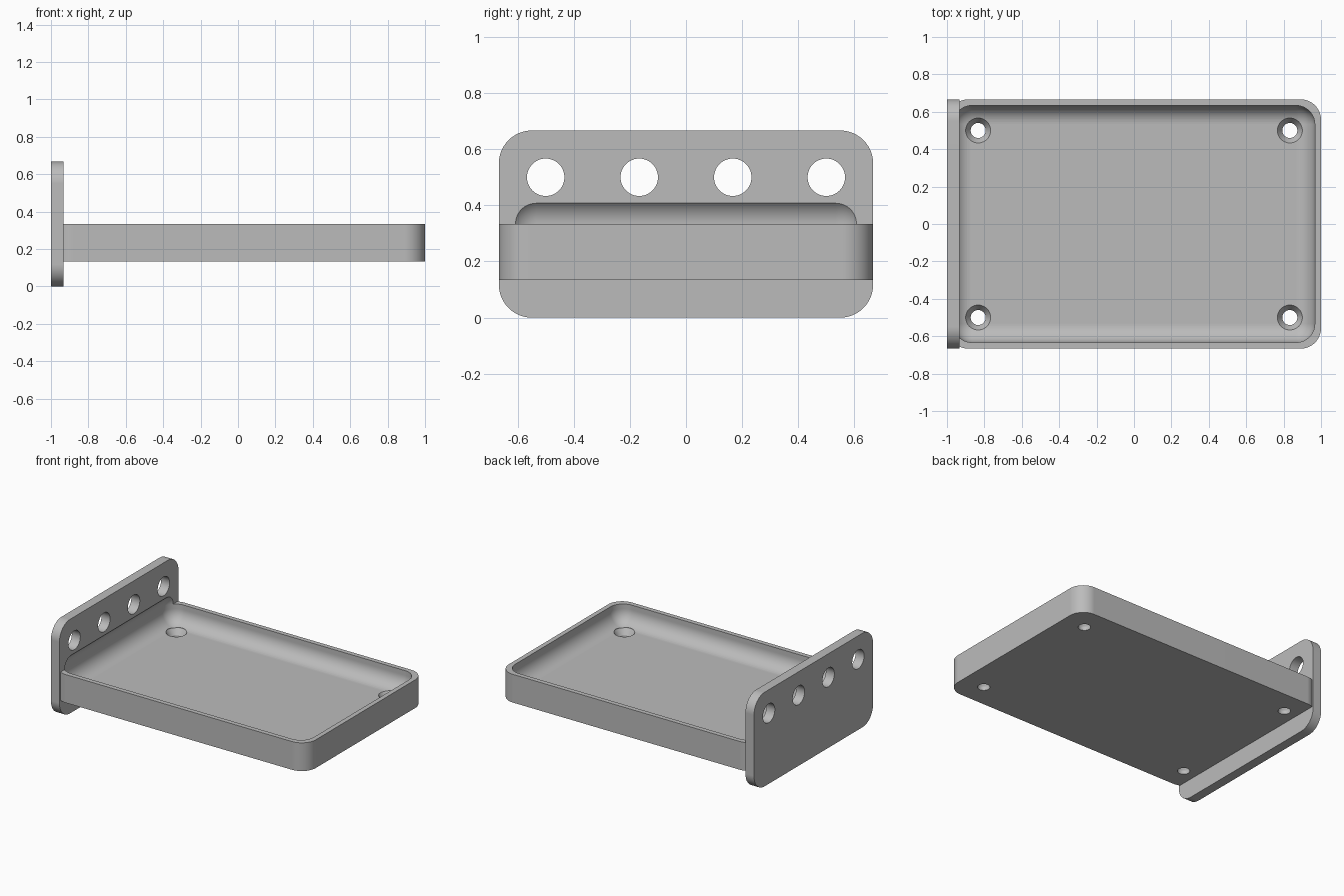
import bpy, bmesh, math
from mathutils import Matrix, Vector

cube = bpy.data.objects.get("Cube")
if cube:
    bpy.data.objects.remove(cube, do_unlink=True)

WALL = 0.0667          # end plate thickness
HALF_Y = 0.6667        # half width of the whole part
TRAY_Z = (0.1333, 0.3333)
FLOOR = 0.2

grey = bpy.data.materials.new("plain grey")
grey.use_nodes = True
grey.diffuse_color = (0.5, 0.5, 0.5, 1)
grey.node_tree.nodes["Principled BSDF"].inputs["Base Color"].default_value = (0.5, 0.5, 0.5, 1)


def finish(name, bm):
    mesh = bpy.data.meshes.new(name)
    bm.to_mesh(mesh)
    bm.free()
    mesh.materials.append(grey)
    obj = bpy.data.objects.new(name, mesh)
    bpy.context.collection.objects.link(obj)
    return obj


def rounded_box(name, low, high, radius, axis=None, segments=12):
    """Box with edges along one axis rounded, or all edges when axis is None."""
    low, high = Vector(low), Vector(high)
    bm = bmesh.new()
    bmesh.ops.create_cube(bm, size=1)
    bmesh.ops.scale(bm, vec=high - low, verts=bm.verts)
    bmesh.ops.translate(bm, vec=(low + high) / 2, verts=bm.verts)
    edges = [e for e in bm.edges if axis is None or
             abs((e.verts[0].co - e.verts[1].co).normalized()[axis]) > 0.9]
    bmesh.ops.bevel(bm, geom=edges, offset=radius, segments=segments,
                    profile=0.5, affect='EDGES')
    return finish(name, bm)


def cone(name, centre, r_bottom, r_top, depth, turn=None):
    bm = bmesh.new()
    bmesh.ops.create_cone(bm, cap_ends=True, segments=48, radius1=r_bottom,
                          radius2=r_top, depth=depth,
                          matrix=Matrix.Translation(centre) @ (turn or Matrix()))
    return finish(name, bm)


def combine(target, other, operation):
    mod = target.modifiers.new(operation.lower(), 'BOOLEAN')
    mod.operation = operation
    mod.solver = 'EXACT'
    mod.object = other
    bpy.context.view_layer.objects.active = target
    bpy.ops.object.modifier_apply(modifier=mod.name)
    bpy.data.objects.remove(other, do_unlink=True)


# Upright end plate joined to the shallow tray
holder = rounded_box("tray_with_end_plate", (-1, -HALF_Y, 0),
                     (-1 + WALL, HALF_Y, 0.6667), 0.117, axis=0)
tray = rounded_box("tray", (-0.995, -HALF_Y, TRAY_Z[0]),
                   (1, HALF_Y, TRAY_Z[1]), 0.11, axis=2)
combine(holder, tray, 'UNION')

# Rounded hollow, which also bites slightly into the plate
hollow = rounded_box("hollow", (-0.9667, -0.6333, FLOOR),
                     (0.9667, 0.6333, 0.4333), 0.1)
combine(holder, hollow, 'DIFFERENCE')

# Row of round holes through the plate
sideways = Matrix.Rotation(math.pi / 2, 4, 'Y')
for i in range(4):
    hole = cone("plate_hole", (-1 + WALL / 2, -0.5 + i / 3, 0.5),
                0.0667, 0.0667, 0.3, sideways)
    combine(holder, hole, 'DIFFERENCE')

# Countersunk screw holes in the tray floor
for sx in (-1, 1):
    for sy in (-1, 1):
        x, y = sx * 0.8333, sy * 0.5
        combine(holder, cone("shaft", (x, y, 0.15), 0.04, 0.04, 0.2), 'DIFFERENCE')
        combine(holder, cone("sink", (x, y, FLOOR - 0.02), 0.04, 0.0667, 0.04), 'DIFFERENCE')
        combine(holder, cone("sink_rim", (x, y, FLOOR + 0.02), 0.0667, 0.0667, 0.04), 'DIFFERENCE')

# Smooth rounds with crisp edges
bpy.ops.object.select_all(action='DESELECT')
holder.select_set(True)
bpy.context.view_layer.objects.active = holder
bpy.ops.object.shade_smooth_by_angle(angle=math.radians(25))
weighted = holder.modifiers.new("even_shading", 'WEIGHTED_NORMAL')
weighted.keep_sharp = True
